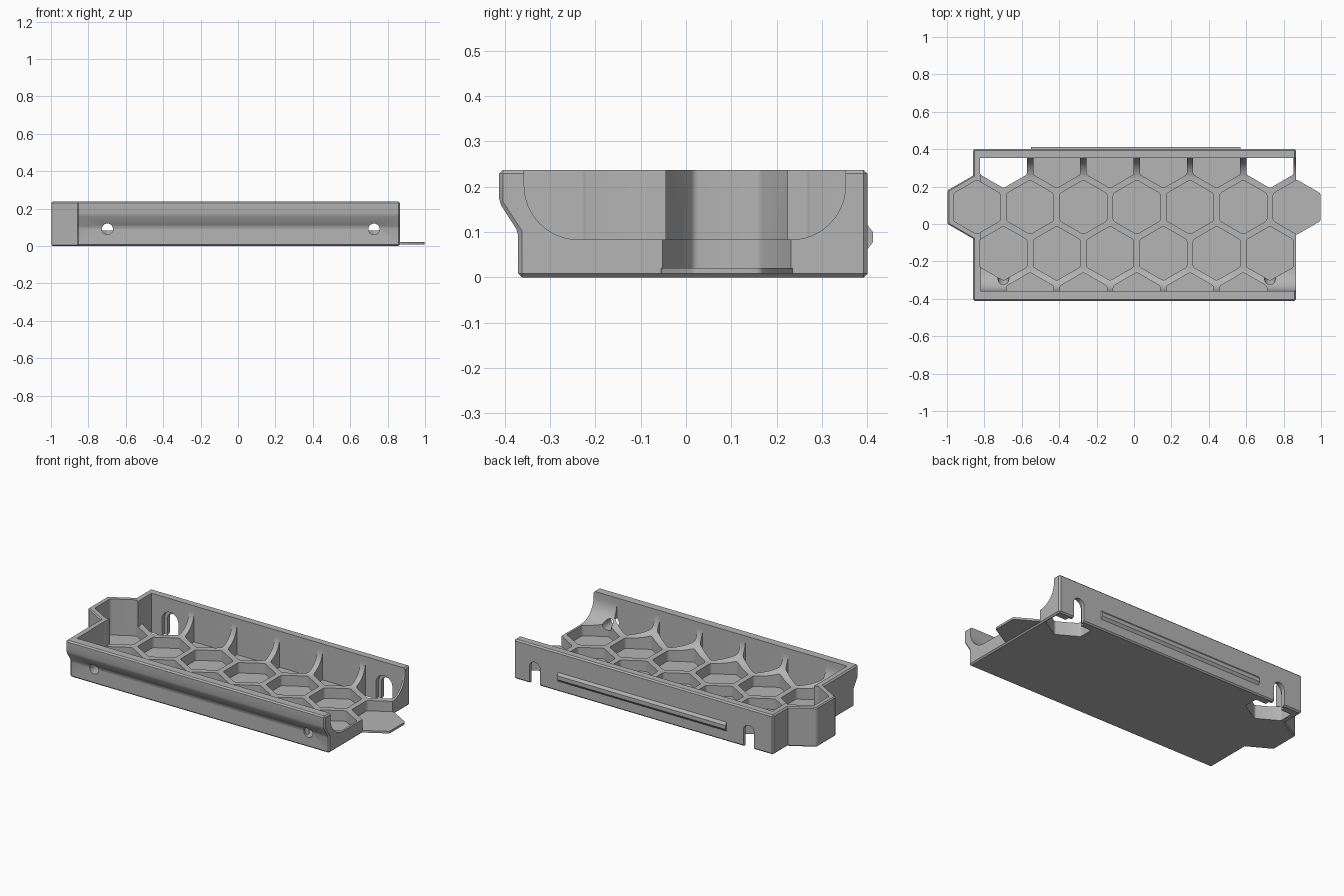
import bpy, bmesh, math
from mathutils import Vector

old = bpy.data.objects.get("Cube")
if old:
    bpy.data.objects.remove(old, do_unlink=True)

PITCH, ROW = 0.285, 0.247      # honeycomb spacing
CELL, OUTER = 0.145, 0.18      # hexagon corner radii
LEFT, RIGHT, TOP = -0.86, 0.865, 0.237
RIB, FLOOR = 0.083, 0.02
WALL_F, WALL_B = -0.357, 0.352  # inner faces of the long walls
HOLES = (-0.698, 0.727)

grey = bpy.data.materials.new("plain grey")
grey.use_nodes = True
colour = (0.46, 0.46, 0.46, 1)
grey.diffuse_color = colour
grey.node_tree.nodes["Principled BSDF"].inputs["Base Color"].default_value = colour


def prism(bm, outline, start, end, axis):
    """Extrude a 2D outline along x, y or z."""
    place = {"x": lambda a, b: (start, a, b),
             "y": lambda a, b: (a, start, b),
             "z": lambda a, b: (a, b, start)}[axis]
    shift = Vector([end - start if axis == c else 0 for c in "xyz"])
    face = bm.faces.new([bm.verts.new(place(a, b)) for a, b in outline])
    out = bmesh.ops.extrude_face_region(bm, geom=[face])
    moved = [g for g in out["geom"] if isinstance(g, bmesh.types.BMVert)]
    bmesh.ops.translate(bm, verts=moved, vec=shift)
    bmesh.ops.recalc_face_normals(bm, faces=bm.faces[:])


def finish(bm, name, chamfer=0):
    if chamfer:
        sharp = [e for e in bm.edges if e.calc_face_angle(0) > 0.3]
        bmesh.ops.bevel(bm, geom=sharp, offset=chamfer, segments=1, affect="EDGES")
    mesh = bpy.data.meshes.new(name)
    bm.to_mesh(mesh)
    bm.free()
    obj = bpy.data.objects.new(name, mesh)
    bpy.context.collection.objects.link(obj)
    mesh.materials.append(grey)
    return obj


def solid(name, outline, start, end, axis, chamfer=0):
    bm = bmesh.new()
    prism(bm, outline, start, end, axis)
    return finish(bm, name, chamfer)


def combine(target, tool, operation):
    mod = target.modifiers.new("combine", "BOOLEAN")
    mod.operation, mod.object, mod.solver = operation, tool, "EXACT"
    bpy.context.view_layer.objects.active = target
    bpy.ops.object.modifier_apply(modifier=mod.name)
    bpy.data.objects.remove(tool, do_unlink=True)


def arc(cx, cy, r, a, b, n=12):
    return [(cx + r * math.cos(math.radians(a + (b - a) * i / n)),
             cy + r * math.sin(math.radians(a + (b - a) * i / n))) for i in range(n + 1)]


def hexagon(cx, cy, radius, fillet=0.018):
    """Pointed hexagon with rounded corners."""
    inset = radius - fillet / math.cos(math.radians(30))
    points = []
    for k in range(6):
        mid = 30 + 60 * k
        x = cx + inset * math.cos(math.radians(mid))
        y = cy + inset * math.sin(math.radians(mid))
        points += arc(x, y, fillet, mid - 30, mid + 30, 3)
    return points


def arch(x, half, top):
    return [(x - half, -0.1), (x + half, -0.1)] + arc(x, top - half, half, 0, 180)


def cell(bm, cx, cy, bottom):
    """Honeycomb cutter, clipped so that it stops at the long walls."""
    pts = hexagon(cx, cy, CELL)
    kept = []
    for p, q in zip(pts, pts[1:] + pts[:1]):
        inside = [WALL_F <= v[1] <= WALL_B for v in (p, q)]
        if inside[0]:
            kept.append(p)
        if inside[0] != inside[1]:
            edge = WALL_B if max(p[1], q[1]) > WALL_B else WALL_F
            t = (edge - p[1]) / (q[1] - p[1])
            kept.append((p[0] + t * (q[0] - p[0]), edge))
    prism(bm, kept, bottom, 0.3, "z")


# tray body with an overhanging front edge
tray = solid("honeycomb_tray", [(-0.37, 0), (0.4, 0), (0.4, TOP), (-0.412, TOP),
                                (-0.412, 0.165), (-0.37, 0.1)], LEFT, RIGHT, "x", 0.008)
end_x, mid_y = HOLES[0] - PITCH / 2, 0.09
combine(tray, solid("end_bump", hexagon(end_x, mid_y, OUTER, 0.01), 0, TOP, "z", 0.006), "UNION")

# rounded trough, open at the left end of the tray
r = 0.12
trough = ([(WALL_F, 0.3)] + arc(WALL_F + r, RIB + r, r, 180, 270)
          + arc(WALL_B - r, RIB + r, r, 270, 360) + [(WALL_B, 0.3)])
combine(tray, solid("trough_cutter", trough, -0.822, 1.2, "x"), "DIFFERENCE")

# honeycomb pockets; the two outer cells of the back row go right through
cells = bmesh.new()
for row in range(4):
    odd = row % 2
    for i in range(6 if odd else 7):
        if row == 0 and i in (0, 6):
            continue
        x = (HOLES[0] if odd else end_x) + PITCH * i
        through = row == 3 and i in (0, 5)
        cell(cells, x, mid_y + ROW * (row - 2), -0.1 if through else FLOOR)
combine(tray, finish(cells, "cell_cutter"), "DIFFERENCE")

# screw holes in the front wall and stepped slots in the back wall
for x in HOLES:
    combine(tray, solid("hole_cutter", arc(x, 0.09, 0.03, 0, 345, 23), -0.5, -0.25, "y"), "DIFFERENCE")
    combine(tray, solid("slot_cutter", arch(x, 0.036, 0.135), 0.3, 0.5, "y"), "DIFFERENCE")
    combine(tray, solid("recess_cutter", arch(x, 0.055, 0.155), 0.3, 0.378, "y"), "DIFFERENCE")

# floor tab and back ridge
solid("floor_tab", hexagon(end_x + 6 * PITCH, mid_y, CELL + 0.003), 0.008, FLOOR + 0.001, "z")
solid("back_ridge", [(0.395, 0.062), (0.4, 0.062), (0.412, 0.077),
                     (0.412, 0.1), (0.4, 0.115), (0.395, 0.115)], -0.55, 0.57, "x")

# smooth the curved faces only
for obj in bpy.context.collection.objects:
    obj.select_set(obj.type == "MESH")
bpy.context.view_layer.objects.active = tray
bpy.ops.object.shade_smooth_by_angle(angle=math.radians(25))
